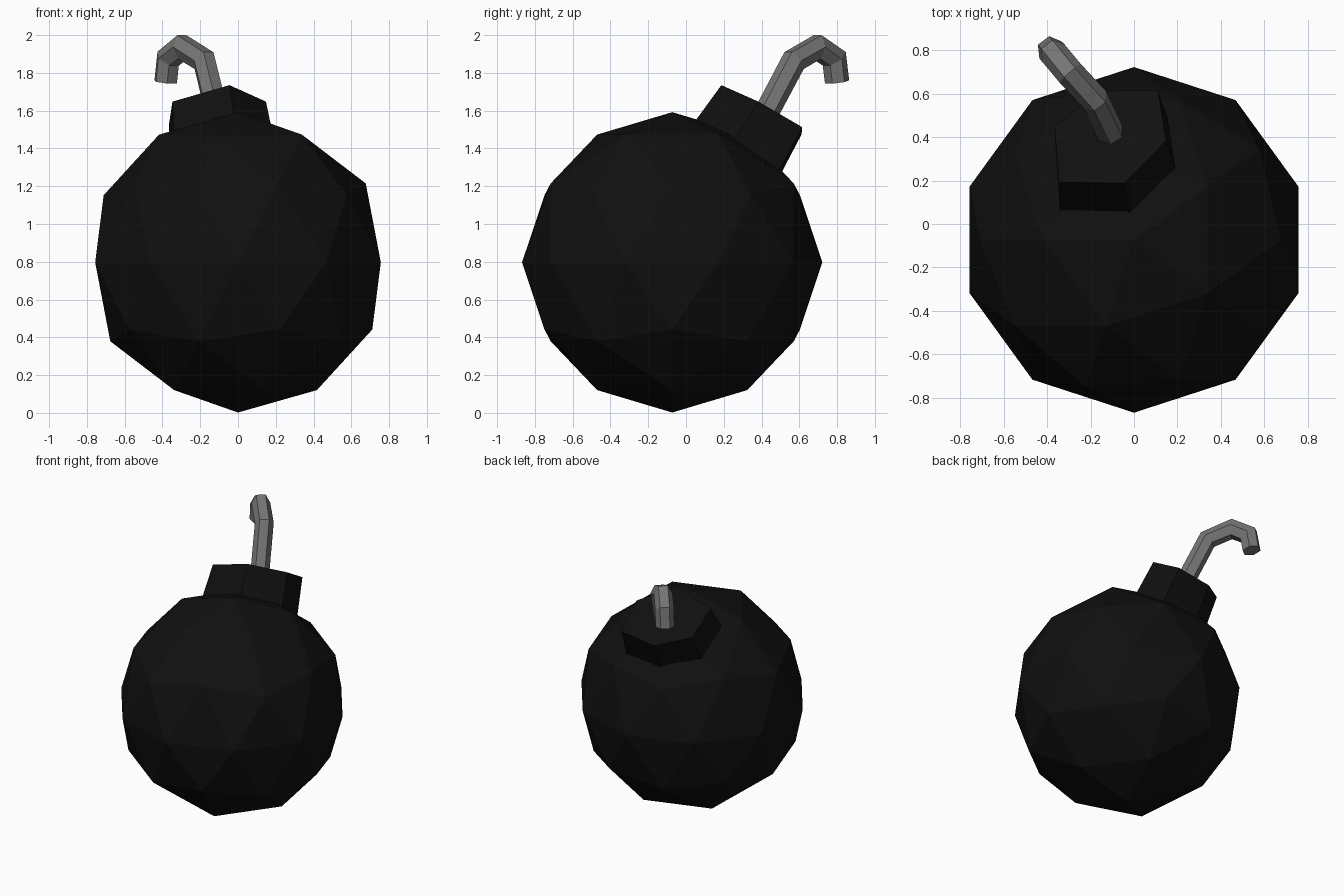
import bpy, bmesh, math
from mathutils import Vector, Matrix

if "Cube" in bpy.data.objects:
    bpy.data.objects.remove(bpy.data.objects["Cube"])


def material(name, rgb):
    m = bpy.data.materials.new(name)
    m.diffuse_color = (*rgb, 1)
    m.use_nodes = True
    m.node_tree.nodes["Principled BSDF"].inputs["Base Color"].default_value = m.diffuse_color
    return m


black = material("matte_black", (0.005, 0.005, 0.005))
grey = material("fuse_grey", (0.18, 0.18, 0.18))


def finish(name, bm, mat):
    bmesh.ops.recalc_face_normals(bm, faces=bm.faces[:])
    me = bpy.data.meshes.new(name)
    bm.to_mesh(me)
    bm.free()
    me.materials.append(mat)
    ob = bpy.data.objects.new(name, me)
    bpy.context.collection.objects.link(ob)
    return ob


def loft(name, rings, mat):
    """Join equal-sized rings of points with quads and cap both ends."""
    bm = bmesh.new()
    loops = [[bm.verts.new(p) for p in ring] for ring in rings]
    n = len(loops[0])
    for a, b in zip(loops, loops[1:]):
        for i in range(n):
            j = (i + 1) % n
            bm.faces.new((a[i], a[j], b[j], b[i]))
    for end in (loops[0], loops[-1]):
        face = bm.faces.new(end)
        bmesh.ops.poke(bm, faces=[face])
    return finish(name, bm, mat)


# Round body: faceted icosphere
bm = bmesh.new()
bmesh.ops.create_icosphere(
    bm, subdivisions=2, radius=0.795,
    matrix=Matrix.Translation((0, -0.073, 0.797)) @ Matrix.Rotation(math.pi, 4, 'Z'))
finish("body", bm, black)

# Tilted six-sided neck, flaring slightly down into the body
rim = [Vector(p) for p in (
    (-0.347, 0.195, 1.648), (-0.045, 0.187, 1.735), (0.148, 0.383, 1.648),
    (0.11, 0.615, 1.513), (-0.16, 0.612, 1.475), (-0.365, 0.45, 1.53))]
centre = sum(rim, Vector()) / 6
drop = Vector((0.03, -0.16, -0.26))
foot = [centre + drop + (p - centre) * 1.09 for p in rim]
loft("neck", [foot, rim], black)

# Hooked fuse: hexagonal tube swept along a bent path
path = [Vector(p) for p in (
    (-0.10, 0.40, 1.54), (-0.18, 0.572, 1.865), (-0.295, 0.695, 1.937),
    (-0.37, 0.785, 1.875), (-0.383, 0.80, 1.752))]
side = Vector((0.8, 0.6, 0))
radius = 0.065
rings = []
for i, p in enumerate(path):
    before = (p - path[i - 1]).normalized() if i else None
    after = (path[i + 1] - p).normalized() if i + 1 < len(path) else None
    t = ((before or after) + (after or before)).normalized()
    s = (side - t * side.dot(t)).normalized()
    u = t.cross(s)
    stretch = 1 / max(0.8, t.dot(before or after))  # mitre at the bends
    rings.append([p + radius * (s * math.cos(a) + u * stretch * math.sin(a))
                  for a in (k * math.pi / 3 for k in range(6))])
loft("fuse", rings, grey)
